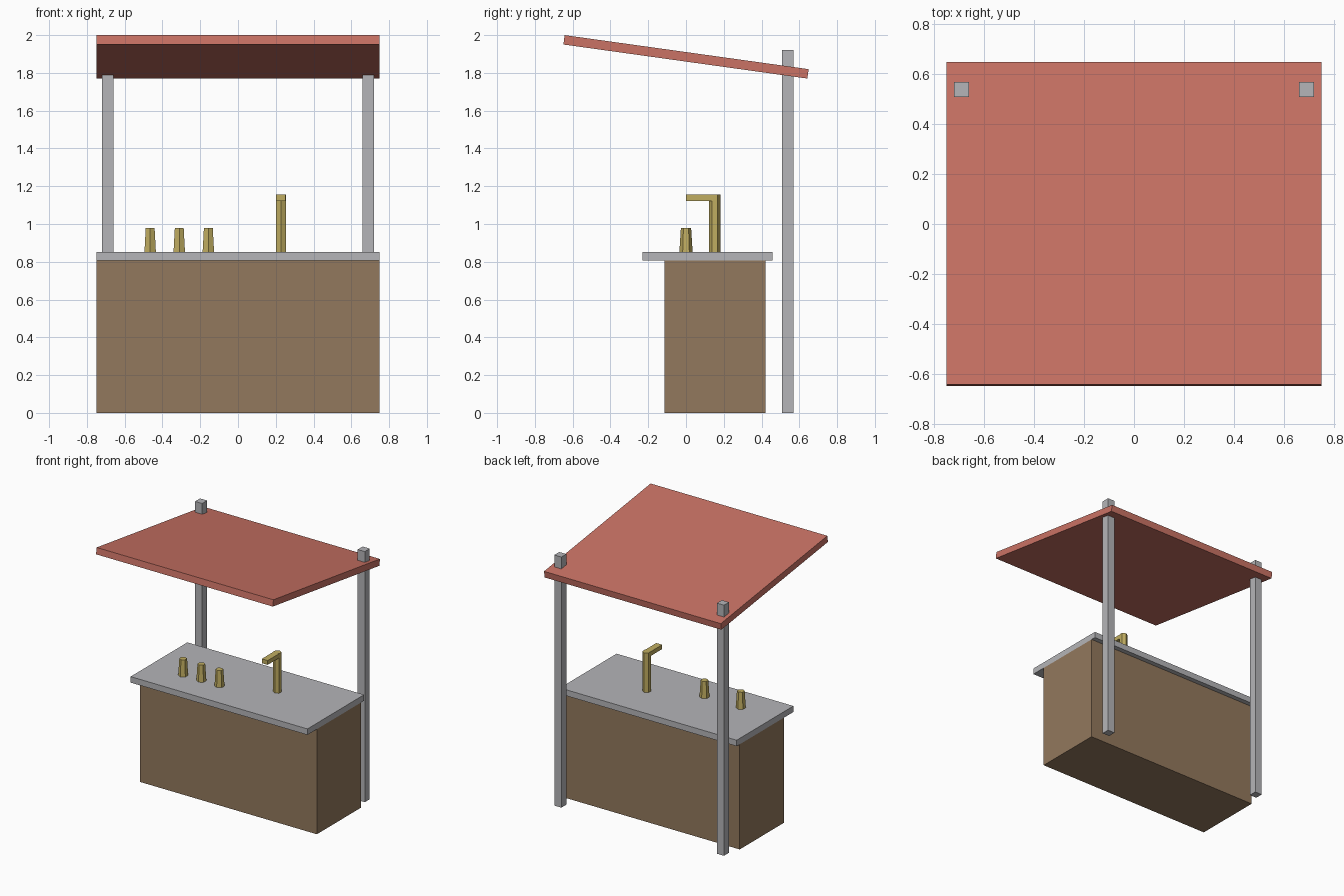
import bpy
import bmesh
from math import sin, cos, pi, atan2

old = bpy.data.objects.get("Cube")
if old:
    bpy.data.objects.remove(old, do_unlink=True)


def material(name, rgb):
    mat = bpy.data.materials.new(name)
    mat.use_nodes = True
    colour = (*rgb, 1)
    mat.diffuse_color = colour
    mat.node_tree.nodes["Principled BSDF"].inputs["Base Color"].default_value = colour
    return mat


wood = material("brown wood", (0.29, 0.19, 0.11))
steel = material("grey steel", (0.46, 0.46, 0.48))
brass = material("brass", (0.53, 0.42, 0.12))
red = material("red canopy", (0.59, 0.17, 0.13))


def finish(bm, name, mat):
    bmesh.ops.recalc_face_normals(bm, faces=bm.faces)
    mesh = bpy.data.meshes.new(name)
    bm.to_mesh(mesh)
    bm.free()
    mesh.materials.append(mat)
    obj = bpy.data.objects.new(name, mesh)
    bpy.context.collection.objects.link(obj)
    return obj


def box(name, mat, xs, ys, zs):
    """Box between the given limits on each axis, origin at its centre."""
    bm = bmesh.new()
    bmesh.ops.create_cube(bm, size=1)
    bmesh.ops.scale(bm, verts=bm.verts,
                    vec=[hi - lo for lo, hi in (xs, ys, zs)])
    obj = finish(bm, name, mat)
    obj.location = [(lo + hi) / 2 for lo, hi in (xs, ys, zs)]
    return obj


def hex_prism(name, mat, x, y, z0, z1, r0, r1):
    """Six-sided, optionally tapered column with a corner facing front."""
    bm = bmesh.new()
    rings = [[bm.verts.new((r * sin(i * pi / 3), r * cos(i * pi / 3), z))
              for i in range(6)] for r, z in ((r0, z0), (r1, z1))]
    for ring in rings:
        bm.faces.new(ring)
    for i in range(6):
        j = (i + 1) % 6
        bm.faces.new((rings[0][i], rings[0][j], rings[1][j], rings[1][i]))
    obj = finish(bm, name, mat)
    obj.location = (x, y, 0)
    return obj


# Counter cabinet and worktop
TOP = 0.852
box("counter_base", wood, (-0.75, 0.75), (-0.115, 0.42), (0, 0.806))
box("counter_top", steel, (-0.75, 0.75), (-0.23, 0.457), (0.806, TOP))

# Rear posts
for side, x in (("left", 0.69), ("right", -0.69)):
    box(f"{side}_post", steel, (x - 0.03, x + 0.03), (0.508, 0.568), (0, 1.922))

# Sloping canopy, higher at the front
roof = box("canopy", red, (-0.75, 0.75), (-0.652, 0.652), (1.86, 1.91))
roof.rotation_euler.x = -atan2(0.18, 1.29)

# Row of tapered cups
for i in range(3):
    hex_prism(f"cup_{i + 1}", brass, -0.465 + 0.154 * i, 0, TOP, 0.98, 0.035, 0.027)

# Dispenser tap: column and forward spout
hex_prism("tap_column", brass, 0.227, 0.152, TOP, 1.156, 0.03, 0.03)
box("tap_spout", brass, (0.202, 0.252), (0, 0.15), (1.122, 1.155))
